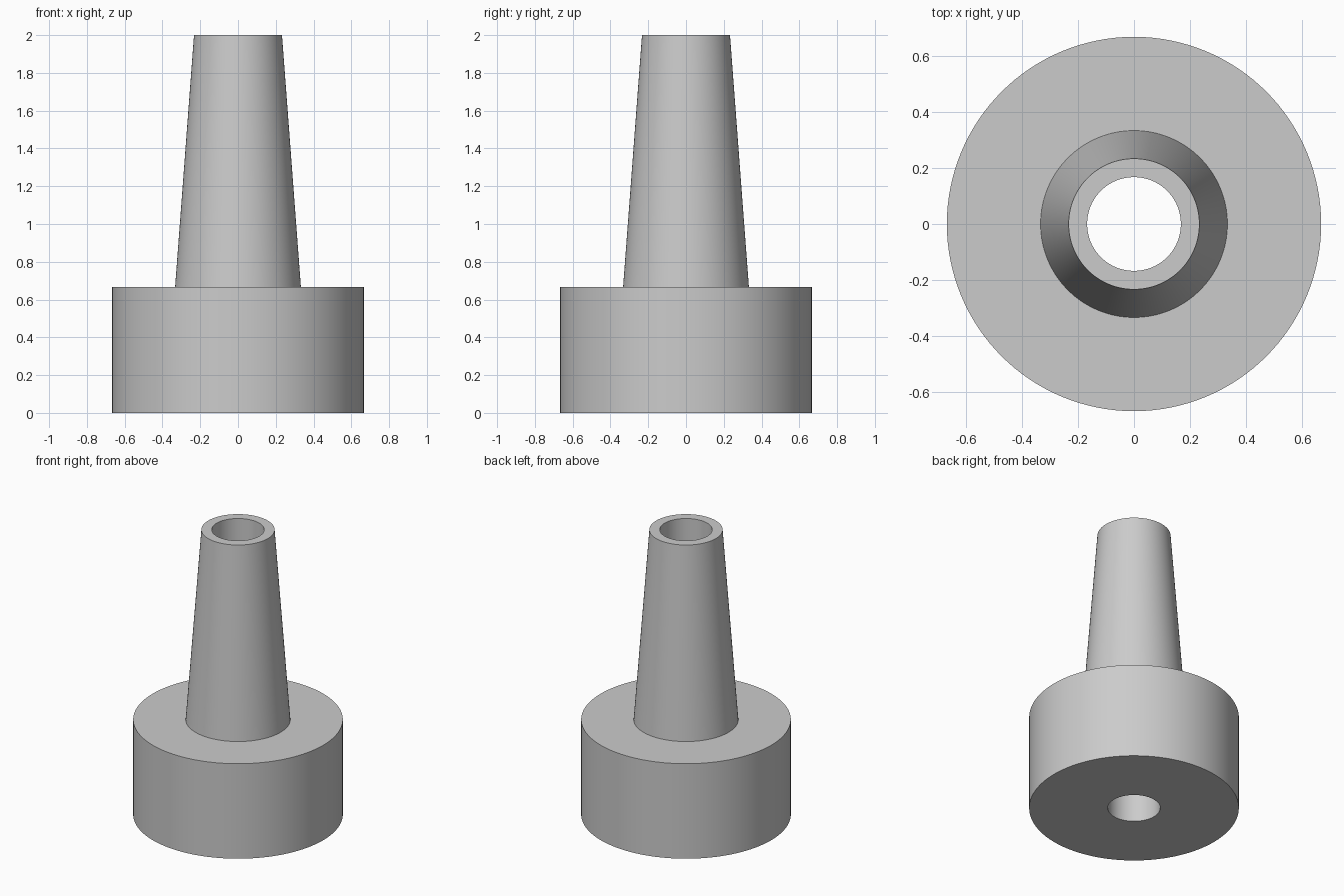
import bpy
import bmesh
import math

SEGMENTS = 128

cube = bpy.data.objects.get("Cube")
if cube:
    bpy.data.objects.remove(cube, do_unlink=True)

# Plain grey material
grey = bpy.data.materials.new("plain_grey")
grey.use_nodes = True
colour = (0.6, 0.6, 0.6, 1.0)
grey.diffuse_color = colour
grey.node_tree.nodes["Principled BSDF"].inputs["Base Color"].default_value = colour


def lathe(name, profile, material):
    """Revolve a closed (radius, height) profile around z."""
    bm = bmesh.new()
    verts = [bm.verts.new((r, 0, z)) for r, z in profile]
    edges = [bm.edges.new((a, b)) for a, b in zip(verts, verts[1:] + verts[:1])]
    bmesh.ops.spin(bm, geom=verts + edges, cent=(0, 0, 0), axis=(0, 0, 1),
                   angle=math.tau, steps=SEGMENTS, use_merge=True)
    bmesh.ops.remove_doubles(bm, verts=bm.verts, dist=1e-5)
    bmesh.ops.recalc_face_normals(bm, faces=bm.faces)
    mesh = bpy.data.meshes.new(name)
    bm.to_mesh(mesh)
    bm.free()
    mesh.materials.append(material)
    obj = bpy.data.objects.new(name, mesh)
    bpy.context.collection.objects.link(obj)
    bpy.ops.object.select_all(action="DESELECT")
    obj.select_set(True)
    bpy.context.view_layer.objects.active = obj
    bpy.ops.object.shade_smooth_by_angle(angle=math.radians(30))
    return obj


# Wide base, tapered spout and straight bore as one solid
base_radius, base_height = 0.667, 0.667
spout_bottom, spout_top = 0.333, 0.233
bore, height = 0.167, 2.0

lathe("tapered_nozzle", [
    (bore, 0), (base_radius, 0), (base_radius, base_height),
    (spout_bottom, base_height), (spout_top, height), (bore, height),
], grey)
